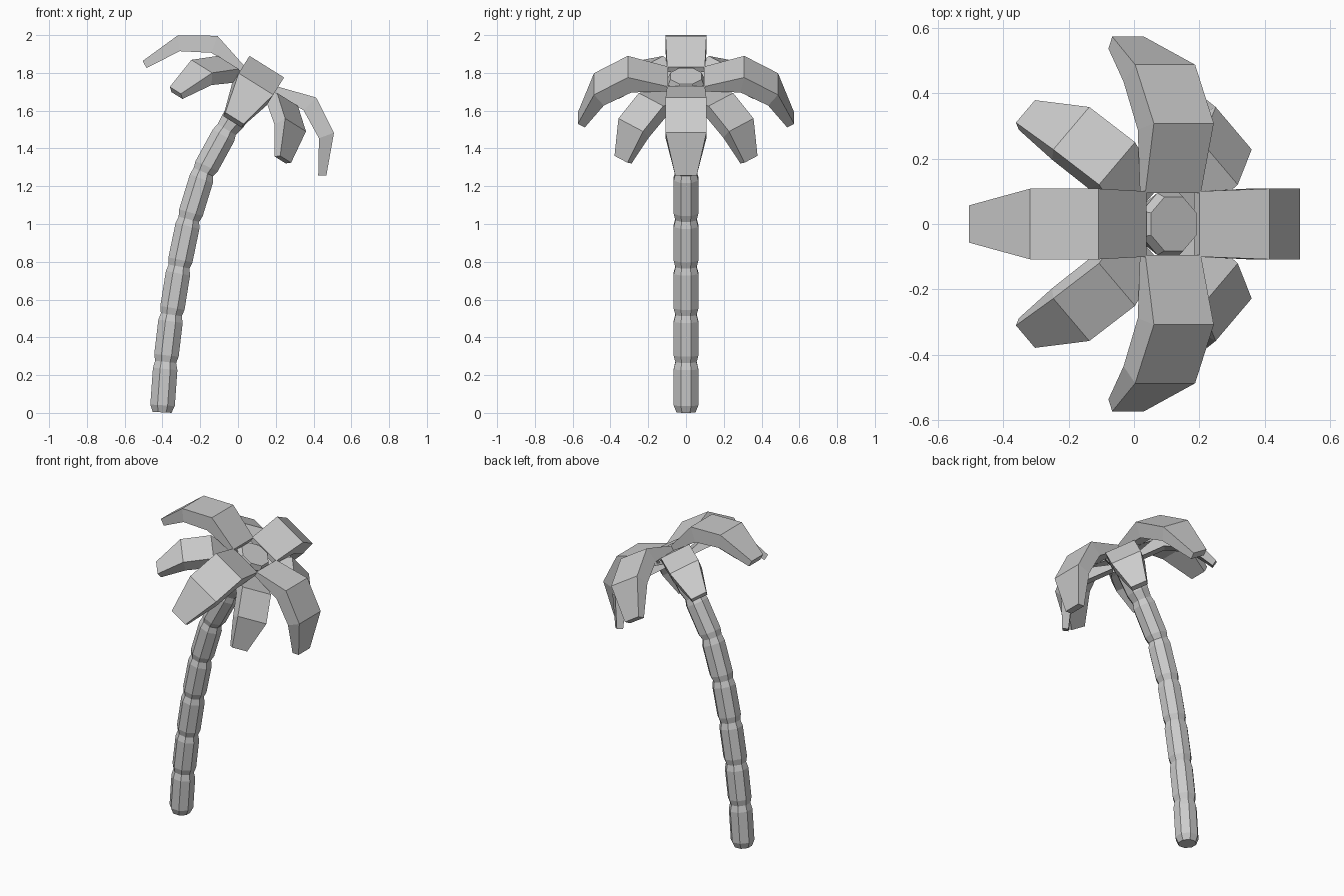
import bpy, bmesh, math
from mathutils import Vector, Matrix

if "Cube" in bpy.data.objects:
    bpy.data.objects.remove(bpy.data.objects["Cube"])

TILT = math.radians(32)
CROWN = Matrix.Translation((0.11, 0, 1.765)) @ Matrix.Rotation(TILT, 4, 'Y')


def loft(name, rings, matrix=None):
    """Skin a list of equal-sized vertex rings and cap both ends."""
    bm = bmesh.new()
    loops = [[bm.verts.new(p) for p in ring] for ring in rings]
    n = len(loops[0])
    for a, b in zip(loops, loops[1:]):
        for i in range(n):
            j = (i + 1) % n
            bm.faces.new((a[i], a[j], b[j], b[i]))
    bm.faces.new(loops[0][::-1])
    bm.faces.new(loops[-1])
    bmesh.ops.recalc_face_normals(bm, faces=bm.faces)
    mesh = bpy.data.meshes.new(name)
    bm.to_mesh(mesh)
    bm.free()
    obj = bpy.data.objects.new(name, mesh)
    bpy.context.collection.objects.link(obj)
    if matrix is not None:
        obj.matrix_world = matrix
    return obj


def octagon(center, angle, apothem):
    """Eight-sided ring whose flat sides face the axes, leaning toward +x."""
    r = apothem / math.cos(math.pi / 8)
    u = Vector((math.cos(angle), 0, -math.sin(angle)))
    v = Vector((0, 1, 0))
    ring = []
    for k in range(8):
        a = (k + 0.5) * math.pi / 4
        ring.append(center + r * (u * math.cos(a) + v * math.sin(a)))
    return ring


# Curved trunk: bulging segments between pinched joints
path = [(-0.402, 0.003), (-0.383, 0.27), (-0.353, 0.52), (-0.312, 0.775),
        (-0.260, 1.025), (-0.183, 1.275), (-0.060, 1.50)]
leans = [math.radians(a) for a in (3, 6, 8.5, 11, 14.5, 23, 31)]
pts = [Vector((x, 0, z)) for x, z in path]
rings = []
for i in range(len(pts) - 1):
    for t, r in ((0, 0.05 if i == 0 else 0.056), (0.14, 0.065), (0.86, 0.065)):
        rings.append(octagon(pts[i].lerp(pts[i + 1], t),
                             leans[i] + (leans[i + 1] - leans[i]) * t, r))
rings.append(octagon(pts[-1], leans[-1], 0.056))
# Flared head of the trunk, between the leaves
for h, r in ((-0.26, 0.065), (-0.09, 0.068), (-0.01, 0.095), (0.022, 0.082)):
    rings.append(octagon(CROWN @ Vector((0, 0, h)), TILT, r))
loft("trunk", rings)

# Leaf section: top (out, up), bottom (out, up), half width
LEAF = [((0.095, 0.018), (0.095, -0.013), 0.100),
        ((0.308, 0.080), (0.288, -0.013), 0.108),
        ((0.487, -0.028), (0.435, -0.095), 0.108),
        ((0.573, -0.242), (0.536, -0.264), 0.057)]


def leaf(name, degrees, scale, drop):
    sections = [[(t[0], -w, t[1]), (t[0], w, t[1]), (b[0], w, b[1]), (b[0], -w, b[1])]
                for t, b, w in LEAF]
    loft(name, sections, CROWN @ Matrix.Translation((0, 0, drop))
         @ Matrix.Rotation(math.radians(degrees), 4, 'Z') @ Matrix.Scale(scale, 4))


# Four large upper leaves and four smaller lower leaves on the diagonals
for k in range(4):
    leaf(f"upper_leaf_{k + 1}", 90 * k, 1.0, 0.0)
    leaf(f"lower_leaf_{k + 1}", 90 * k + 45, 0.85, -0.077)
